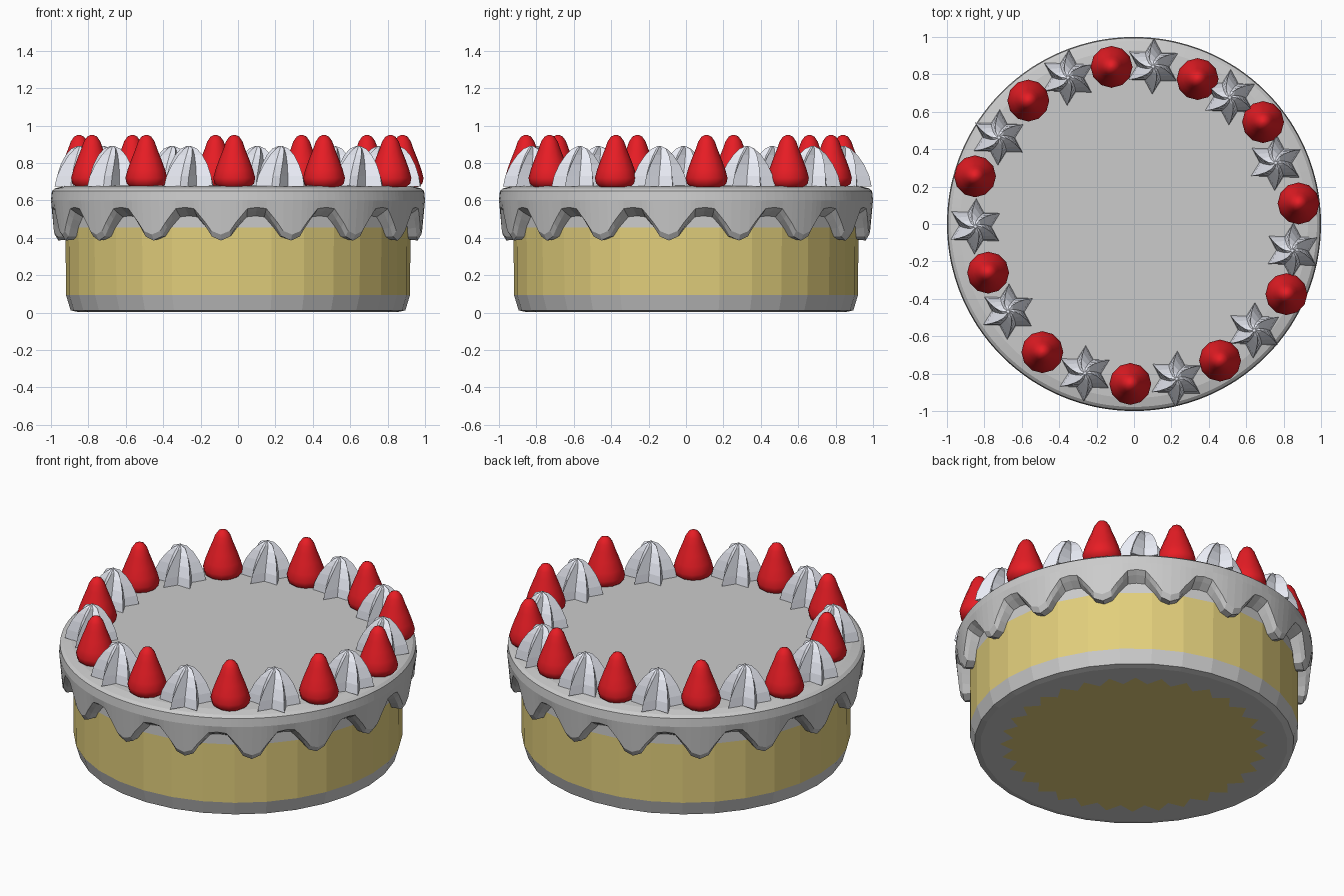
import bpy, bmesh
from math import sin, cos, tau, radians

if "Cube" in bpy.data.objects:
    bpy.data.objects.remove(bpy.data.objects["Cube"])


def material(name, rgb):
    m = bpy.data.materials.new(name)
    m.diffuse_color = (*rgb, 1)
    m.use_nodes = True
    m.node_tree.nodes["Principled BSDF"].inputs["Base Color"].default_value = m.diffuse_color
    return m


RED = material("berry_red", (0.80, 0.012, 0.018))
GOLD = material("sponge_gold", (0.76, 0.62, 0.20))
CREAM = material("cream_white", (0.84, 0.86, 0.94))
GREY = material("plain_grey", (0.6, 0.6, 0.6))


def loft(name, rings, mats=(), gold_bands=(), caps=(0, 0)):
    """Skin equally long point rings; caps gives the end materials, None leaves an end open."""
    bm = bmesh.new()
    rows = [[bm.verts.new(p) for p in ring] for ring in rings]
    n = len(rows[0])
    for k in range(len(rows) - 1):
        for i in range(n):
            j = (i + 1) % n
            f = bm.faces.new((rows[k][i], rows[k][j], rows[k + 1][j], rows[k + 1][i]))
            f.material_index = 1 if k in gold_bands else 0
    if caps[0] is not None:
        bm.faces.new(rows[0][::-1]).material_index = caps[0]
    if caps[1] is not None:
        bm.faces.new(rows[-1]).material_index = caps[1]
    bm.normal_update()
    mesh = bpy.data.meshes.new(name)
    bm.to_mesh(mesh)
    bm.free()
    for m in mats:
        mesh.materials.append(m)
    ob = bpy.data.objects.new(name, mesh)
    bpy.context.collection.objects.link(ob)
    return ob


def circle(r, z, n, turn=0.0):
    return [(r * cos(tau * i / n + turn), r * sin(tau * i / n + turn), z) for i in range(n)]


def smooth(ob, angle):
    bpy.ops.object.select_all(action='DESELECT')
    ob.select_set(True)
    bpy.context.view_layer.objects.active = ob
    bpy.ops.object.shade_smooth_by_angle(angle=radians(angle))


def place_copies(name, first, spots, shift=0.0):
    """Put the first object and linked copies of it on the given spots."""
    for i, (x, y) in enumerate(spots):
        ob = first if i == 0 else bpy.data.objects.new(f"{name}_{i}", first.data)
        if i:
            bpy.context.collection.objects.link(ob)
        ob.location = (x + shift, y + shift, 0)


# Cake body: grey base and top bands, golden sponge, zigzag patch underneath
N = 32
zigzag = []
for i in range(N * 2):
    r = 0.75 if i % 2 else 0.68
    zigzag.append((r * cos(tau * i / N / 2), r * sin(tau * i / N / 2), 0.004))


def wall(r, z):
    """A 32-sided ring with a midpoint on every side."""
    pts = circle(r, z, N)
    out = []
    for a, b in zip(pts, pts[1:] + pts[:1]):
        out += [a, ((a[0] + b[0]) / 2, (a[1] + b[1]) / 2, z)]
    return out


body_profile = [(0.86, 0.004), (0.895, 0.012), (0.92, 0.095), (0.922, 0.455), (0.922, 0.54)]
loft("cake_body", [zigzag] + [wall(r, z) for r, z in body_profile],
     (GREY, GOLD), gold_bands=(3,), caps=(1, None))

# Icing cap with 16 drips along its lower edge
DRIPS = 16
drip_shape = [(0, .385), (.13, .408), (.21, .46), (.30, .51), (.37, .548), (.5, .556),
              (.63, .548), (.70, .51), (.79, .46), (.87, .408)]
edge = [(tau * (d + u) / DRIPS + radians(264.6), z) for d in range(DRIPS) for u, z in drip_shape]


def icing_ring(r, z=None, squash=1.0, lift=0.0, lean=0.0):
    ring = []
    for a, h in edge:
        q = r - lean * (0.56 - h)
        ring.append((q * cos(a), q * sin(a), .387 + (h - .387) * squash + lift if z is None else z))
    return ring


loft("icing_with_drips", [
    icing_ring(0.918, squash=0.74, lift=0.005),
    icing_ring(0.965, squash=0.93),
    icing_ring(0.993, squash=0.85, lift=0.032, lean=0.05),
    icing_ring(1.0, 0.60),
    icing_ring(0.995, 0.65),
    icing_ring(0.978, 0.664),
    icing_ring(0.93, 0.676),
    icing_ring(0.85, 0.68)], caps=(None, 0))

# Strawberries around the rim
berry_profile = [(.085, .672), (.106, .69), (.112, .72), (.100, .765), (.080, .82),
                 (.058, .875), (.044, .915), (.026, .941), (.006, .95)]
berry = loft("strawberry_0", [circle(r, z, 12) for r, z in berry_profile], (RED,))
smooth(berry, 40)
place_copies("strawberry", berry, [
    (-.12, .84), (.34, .775), (.69, .545), (.88, .11), (.815, -.375), (.46, -.73),
    (-.02, -.855), (-.49, -.685), (-.78, -.26), (-.85, .255), (-.565, .66)])

# Twisted six-pointed cream swirls between the strawberries
cream_profile = [(.150, .675, 0), (.138, .73, 2), (.111, .79, 7), (.077, .842, 15),
                 (.044, .876, 27), (.012, .89, 38)]


def star(r, z, twist):
    return [(q * cos(tau * i / 12 + radians(88 + twist)), q * sin(tau * i / 12 + radians(88 + twist)), z)
            for i in range(12) for q in [r if i % 2 == 0 else r * 0.58]]


swirl = loft("cream_swirl_0", [star(*p) for p in cream_profile], (CREAM,))
place_copies("cream_swirl", swirl, [
    (.11, .85), (-.345, .79), (.52, .685), (.765, .335), (.855, -.135), (.65, -.56),
    (.235, -.82), (-.255, -.79), (-.665, -.46), (-.84, -.005), (-.715, .47)], shift=-0.008)
